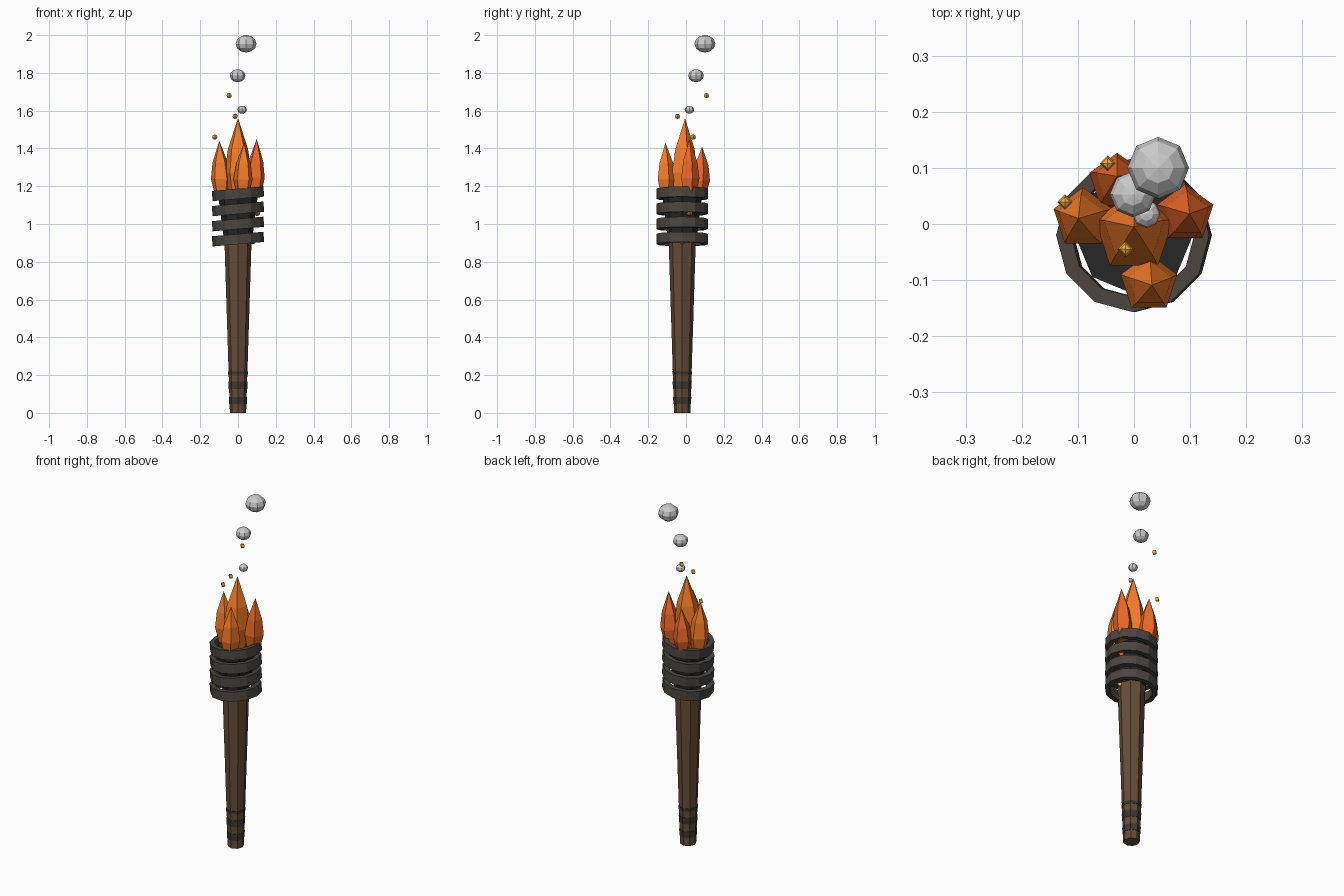
import bpy, bmesh
from math import radians, sin, cos, pi
from mathutils import Matrix

if "Cube" in bpy.data.objects:
    bpy.data.objects.remove(bpy.data.objects["Cube"])

CY = -0.02  # torch axis sits slightly forward


def material(name, rgb):
    m = bpy.data.materials.new(name)
    m.diffuse_color = (*rgb, 1)
    m.use_nodes = True
    m.node_tree.nodes["Principled BSDF"].inputs["Base Color"].default_value = m.diffuse_color
    return m


WOOD = material("wood", (0.13, 0.075, 0.04))
DARK = material("dark_iron", (0.045, 0.04, 0.036))
CHAR = material("charcoal", (0.02, 0.02, 0.02))
WRAP = material("iron", (0.07, 0.06, 0.052))
GOLD = material("spark", (0.9, 0.42, 0.06))
FIRE = material("flame", (0.9, 0.2, 0.02))
FIRE2 = material("outer_flame", (0.85, 0.14, 0.02))


def finish(name, bm, mat=None, loc=(0, 0, 0)):
    bmesh.ops.recalc_face_normals(bm, faces=bm.faces)
    me = bpy.data.meshes.new(name)
    bm.to_mesh(me)
    bm.free()
    ob = bpy.data.objects.new(name, me)
    ob.location = loc
    bpy.context.collection.objects.link(ob)
    if mat:
        me.materials.append(mat)
    return ob


def cone(name, z0, z1, r0, r1, sides, mat):
    bm = bmesh.new()
    bmesh.ops.create_cone(bm, cap_ends=True, segments=sides, radius1=r0,
                          radius2=r1, depth=z1 - z0)
    return finish(name, bm, mat, (0, CY, (z0 + z1) / 2))


def ball(name, loc, r, segs, rings, squash=1.0, mat=None):
    bm = bmesh.new()
    bmesh.ops.create_uvsphere(bm, u_segments=segs, v_segments=rings, radius=r,
                              matrix=Matrix.Diagonal((1, 1, squash, 1)))
    return finish(name, bm, mat, loc)


def hoop(name, z, tilt, sides=12):
    # rectangular section swept round the axis
    section = [(0.110, -0.027), (0.137, -0.027), (0.137, 0.027), (0.110, 0.027)]
    bm = bmesh.new()
    rows = [[bm.verts.new((r * cos(a), r * sin(a), h)) for r, h in section]
            for a in (2 * pi * i / sides for i in range(sides))]
    for i in range(sides):
        a, b = rows[i], rows[(i + 1) % sides]
        for k in range(4):
            n = (k + 1) % 4
            bm.faces.new((a[k], b[k], b[n], a[n]))
    ob = finish(name, bm, WRAP, (0, CY, z))
    ob.rotation_euler = (0, radians(tilt), 0)


def flame(name, x, y, r, z0, z1, lean, mat, sides=5):
    # five-sided teardrop leaning towards its tip
    bm = bmesh.new()
    rows = []
    for t, s in ((0, 0.6), (0.33, 1.0), (0.62, 0.77)):
        rows.append([bm.verts.new((x + lean[0] * t + r * s * cos(pi / 2 + 2 * pi * i / sides),
                                   y + lean[1] * t + r * s * sin(pi / 2 + 2 * pi * i / sides),
                                   z0 + t * (z1 - z0))) for i in range(sides)])
    tip = bm.verts.new((x + lean[0], y + lean[1], z1))
    bm.faces.new(rows[0])
    for i in range(sides):
        n = (i + 1) % sides
        for a, b in zip(rows, rows[1:]):
            bm.faces.new((a[i], a[n], b[n], b[i]))
        bm.faces.new((rows[-1][i], rows[-1][n], tip))
    finish(name, bm, mat)


# Handle and grip bands
cone("handle", 0, 0.95, 0.043, 0.073, 8, WOOD)
for i, (z0, z1) in enumerate(((0.048, 0.085), (0.127, 0.165), (0.203, 0.22))):
    cone(f"grip_band_{i}", z0, z1, 0.047 + 0.0025 * i, 0.048 + 0.0025 * i, 8, DARK)

# Charred head inside tilted hoops
cone("charred_head", 0.92, 1.15, 0.075, 0.105, 8, CHAR)
for i in range(4):
    hoop(f"hoop_{i}", 0.92 + 0.08 * i, -5)

# Flames
flame("main_flame", 0, -0.02, 0.073, 1.13, 1.56, (0, 0.015), FIRE)
flame("right_flame", 0.087, 0.018, 0.053, 1.14, 1.45, (0.012, 0), FIRE2)
flame("left_flame", -0.087, 0.01, 0.055, 1.14, 1.44, (-0.012, 0), FIRE)
flame("front_flame", 0.024, -0.105, 0.053, 1.14, 1.43, (0.008, -0.004), FIRE)
flame("back_flame", -0.03, 0.07, 0.052, 1.14, 1.41, (0, 0.015), FIRE2)

# Embers and sparks
ball("ember_side", (0.1, 0.02, 1.06), 0.018, 4, 4, 1, FIRE2)
ball("ember_low", (0.078, -0.02, 0.905), 0.013, 4, 4, 1, GOLD)
for i, p in enumerate(((-0.047, 0.108, 1.68), (-0.015, -0.045, 1.57), (-0.123, 0.039, 1.46))):
    ball(f"spark_{i}", p, 0.014, 4, 4, 1, GOLD)

# Smoke puffs
for i, (p, r) in enumerate((((0.022, 0.018, 1.605), 0.025),
                            ((-0.002, 0.053, 1.785), 0.041),
                            ((0.043, 0.1, 1.954), 0.055))):
    ball(f"smoke_{i}", p, r, 8, 6, 0.84)
